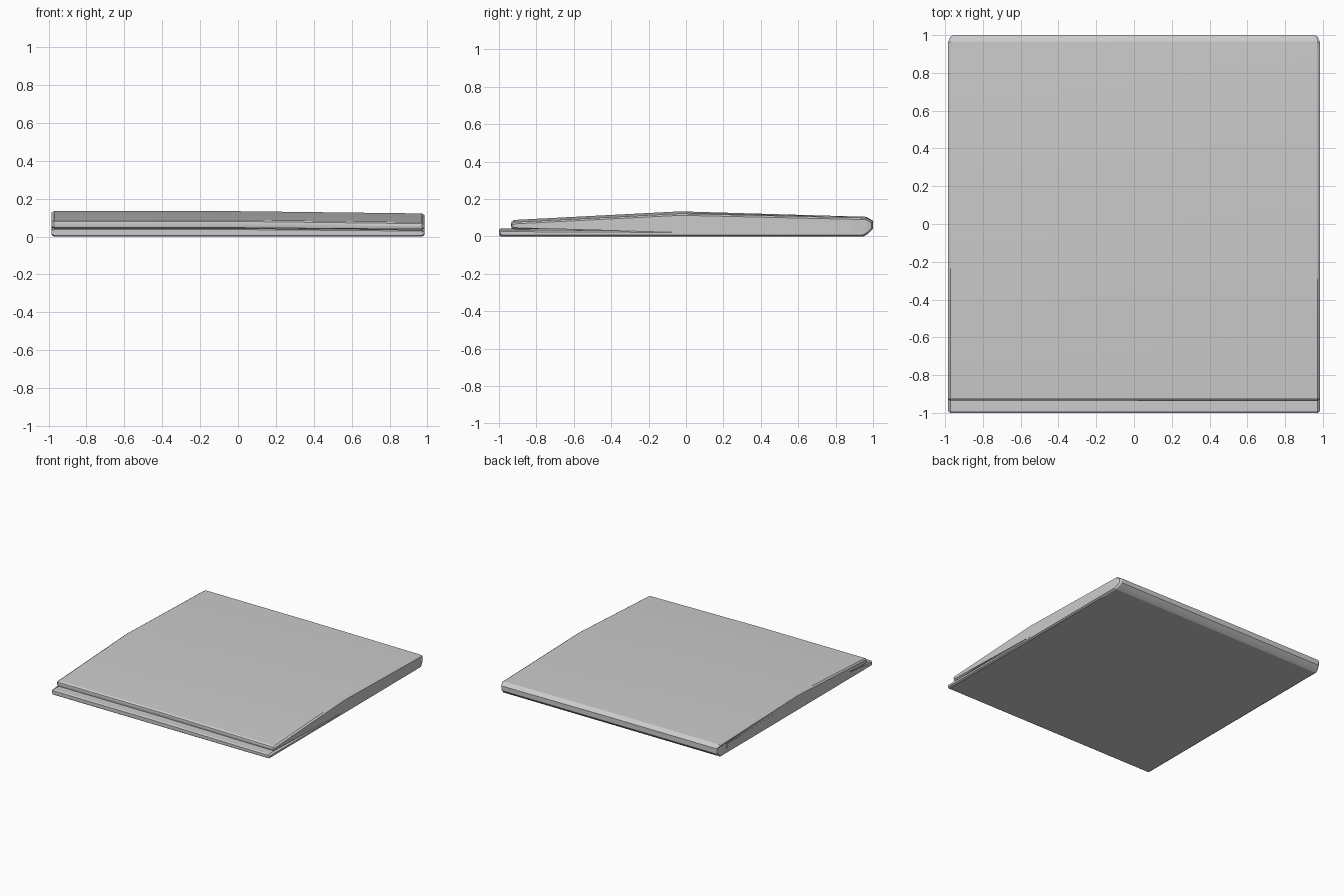
import bpy, bmesh
from mathutils import Vector

if "Cube" in bpy.data.objects:
    bpy.data.objects.remove(bpy.data.objects["Cube"])

HALF = 0.985
CHAMFER = 0.009
N_OUTER = 12


def profile(t):
    """Closed C-shaped section (y, z); t runs from -1 (left) to 1 (right)."""
    drop = 0.012 * max(t, 0.0)           # upper leaf sags towards the right
    low = 0.008 * max(t, 0.0)            # lower leaf thins towards the right
    inner = 0.04 + 0.046 * abs(t)        # leaves touch in the middle, open at the sides
    return [Vector(p) for p in (
        # outside: lower leaf, fold, upper leaf
        (-1.0, 0.007), (-0.99, 0.0), (0.95, 0.0), (0.975, 0.015),
        (1.0, 0.04), (1.0, 0.083 - drop / 2), (0.965, 0.105 - drop / 2),
        (-0.03, 0.134 - drop), (-0.92, 0.088 - drop), (-0.932, 0.080 - drop),
        (-0.935, 0.065 - drop), (-0.93, 0.047 - low),
        # inside: underside of upper leaf, crease, top of lower leaf
        (-0.87, 0.044 - low), (-0.03, inner), (0.87, 0.072 - low / 2),
        (0.87, 0.037 - low), (-0.03, 0.038 - low), (-0.99, 0.043 - low),
        (-1.0, 0.037 - low))]


def shrink(points, d):
    """Offset a counter-clockwise section inwards for the chamfered ends."""
    result = []
    n = len(points)
    for i, p in enumerate(points):
        a = (p - points[i - 1]).normalized()
        b = (points[(i + 1) % n] - p).normalized()
        na, nb = Vector((-a.y, a.x)), Vector((-b.y, b.x))
        m = na + nb
        result.append(p + m * (d * 2 / max(m.length_squared, 1.2)))
    return result


# Folded sheet lofted from left to right
bm = bmesh.new()
rings = []
for x, inset in ((-HALF, True), (-HALF + 0.013, False), (-0.5, False), (0, False),
                 (0.5, False), (HALF - 0.013, False), (HALF, True)):
    pts = profile(x / HALF)
    if inset:
        pts = shrink(pts, CHAMFER)
    ring = []
    for p in pts:
        taper = 1 - 0.016 * max(0.0, (p.x - 0.96) / 0.04)   # fold narrows at its ends
        ring.append(bm.verts.new((x * taper, p.x, p.y)))
    rings.append(ring)

for a, b in zip(rings, rings[1:]):
    for i in range(len(a)):
        j = (i + 1) % len(a)
        bm.faces.new((a[i], a[j], b[j], b[i]))

# Chamfered end faces
caps = [bm.faces.new(rings[0]), bm.faces.new(rings[-1])]
bmesh.ops.triangulate(bm, faces=caps)
bmesh.ops.recalc_face_normals(bm, faces=bm.faces)

mesh = bpy.data.meshes.new("folded_sheet")
bm.to_mesh(mesh)
bm.free()
sheet = bpy.data.objects.new("folded_sheet", mesh)
bpy.context.collection.objects.link(sheet)

# Smooth shading with crisp edges
bpy.context.view_layer.objects.active = sheet
sheet.select_set(True)
bpy.ops.object.shade_smooth_by_angle(angle=0.5)
